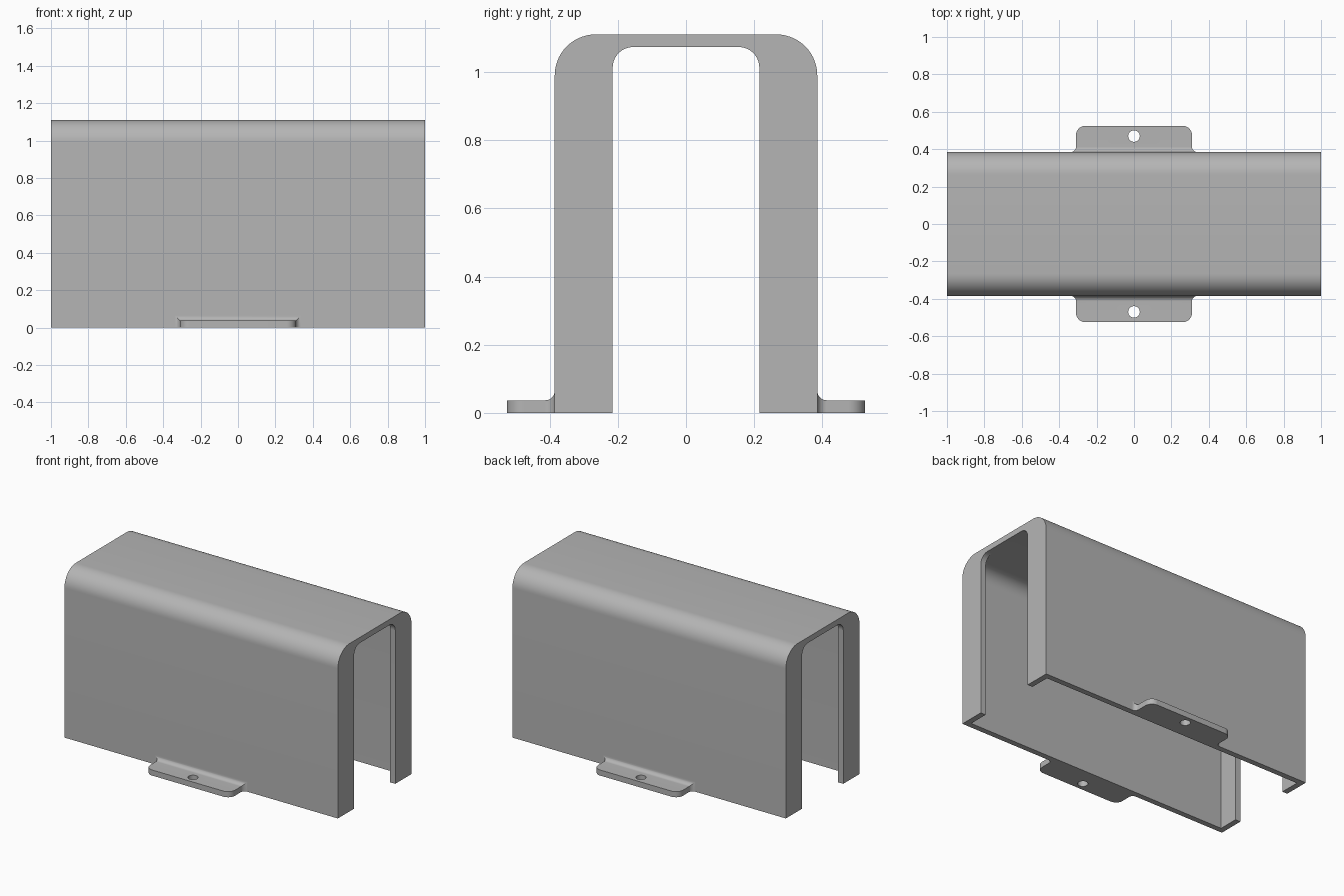
import bpy, bmesh
from math import sin, cos, pi, sqrt, radians

cube = bpy.data.objects.get("Cube")
if cube:
    bpy.data.objects.remove(cube, do_unlink=True)

grey = bpy.data.materials.new("plain_grey")
grey.use_nodes = True
grey.diffuse_color = (0.46, 0.46, 0.46, 1)
grey.node_tree.nodes["Principled BSDF"].inputs["Base Color"].default_value = grey.diffuse_color

WALL = 0.037
HALF_Y, HEIGHT = 0.385, 1.11
STEPS = 14


def finish(name, bm):
    bmesh.ops.recalc_face_normals(bm, faces=bm.faces)
    mesh = bpy.data.meshes.new(name)
    bm.to_mesh(mesh)
    bm.free()
    mesh.materials.append(grey)
    obj = bpy.data.objects.new(name, mesh)
    bpy.context.collection.objects.link(obj)
    return obj


def smooth(obj):
    bpy.ops.object.select_all(action='DESELECT')
    obj.select_set(True)
    bpy.context.view_layer.objects.active = obj
    bpy.ops.object.shade_smooth_by_angle(angle=radians(30))


def arch(half, top, r):
    """Inverted U in the YZ plane with rounded upper corners."""
    arc = [(half - r + r * cos(a), top - r + r * sin(a))
           for a in (pi / 2 * i / STEPS for i in range(STEPS + 1))]
    right = [(half, 0)] + arc
    return right + [(-y, z) for y, z in reversed(right)]


# Hood: thin arched wall with an inward lip at each end
outer = arch(HALF_Y, HEIGHT, 0.12)
inner = arch(HALF_Y - WALL, HEIGHT - WALL, 0.12 - WALL)
opening = arch(0.215, HEIGHT - WALL, 0.06)
end, lip = 1.0, 1.0 - WALL
section = [(-end, outer), (end, outer), (end, opening), (lip, opening),
           (lip, inner), (-lip, inner), (-lip, opening), (-end, opening)]
bm = bmesh.new()
rings = [[bm.verts.new((x, *path[i])) for x, path in section]
         for i in range(len(outer))]
middle = len(outer) // 2 - 1
for i, (a, b) in enumerate(zip(rings, rings[1:])):
    for j in range(8):
        k = (j + 1) % 8
        # The lip is flush with the ceiling, so it has no face there
        if i == middle and j in (3, 5):
            continue
        bm.faces.new((a[j], a[k], b[k], b[j]))
bm.faces.new(rings[0])
bm.faces.new(rings[-1])
smooth(finish("hood", bm))


# Mounting tabs: flared into the wall, rounded outside, drilled through
def tab(name, side):
    half, reach, fillet, corner = 0.31, 0.14, 0.028, 0.05
    sections = []
    for i in range(STEPS + 1):
        t = pi / 2 * i / STEPS
        flare = fillet * (1 - sin(t))
        sections.append((fillet * (1 - cos(t)), half + flare, WALL + flare))
    for i in range(STEPS + 1):
        t = pi / 2 * i / STEPS
        sections.append((reach - corner + corner * sin(t),
                         half - corner + corner * cos(t), WALL))
    bm = bmesh.new()
    loops = [[bm.verts.new((x, side * (HALF_Y + s), z))
              for x, z in ((-w, 0), (w, 0), (w, h), (-w, h))]
             for s, w, h in sections]
    for a, b in zip(loops, loops[1:]):
        for j in range(4):
            k = (j + 1) % 4
            bm.faces.new((a[j], a[k], b[k], b[j]))
    bm.faces.new(loops[0])
    bm.faces.new(loops[-1])
    obj = finish(name, bm)

    # Screw hole
    bpy.ops.mesh.primitive_cylinder_add(vertices=32, radius=0.031, depth=0.2,
                                        location=(0, side * 0.47, 0))
    drill = bpy.context.object
    drill.data.materials.append(grey)
    drill.hide_render = True
    cut = obj.modifiers.new("screw_hole", 'BOOLEAN')
    cut.operation = 'DIFFERENCE'
    cut.solver = 'EXACT'
    cut.object = drill
    bpy.ops.object.select_all(action='DESELECT')
    obj.select_set(True)
    bpy.context.view_layer.objects.active = obj
    bpy.ops.object.modifier_apply(modifier=cut.name)
    bpy.data.objects.remove(drill, do_unlink=True)
    smooth(obj)


tab("front_tab", -1)
tab("back_tab", 1)
